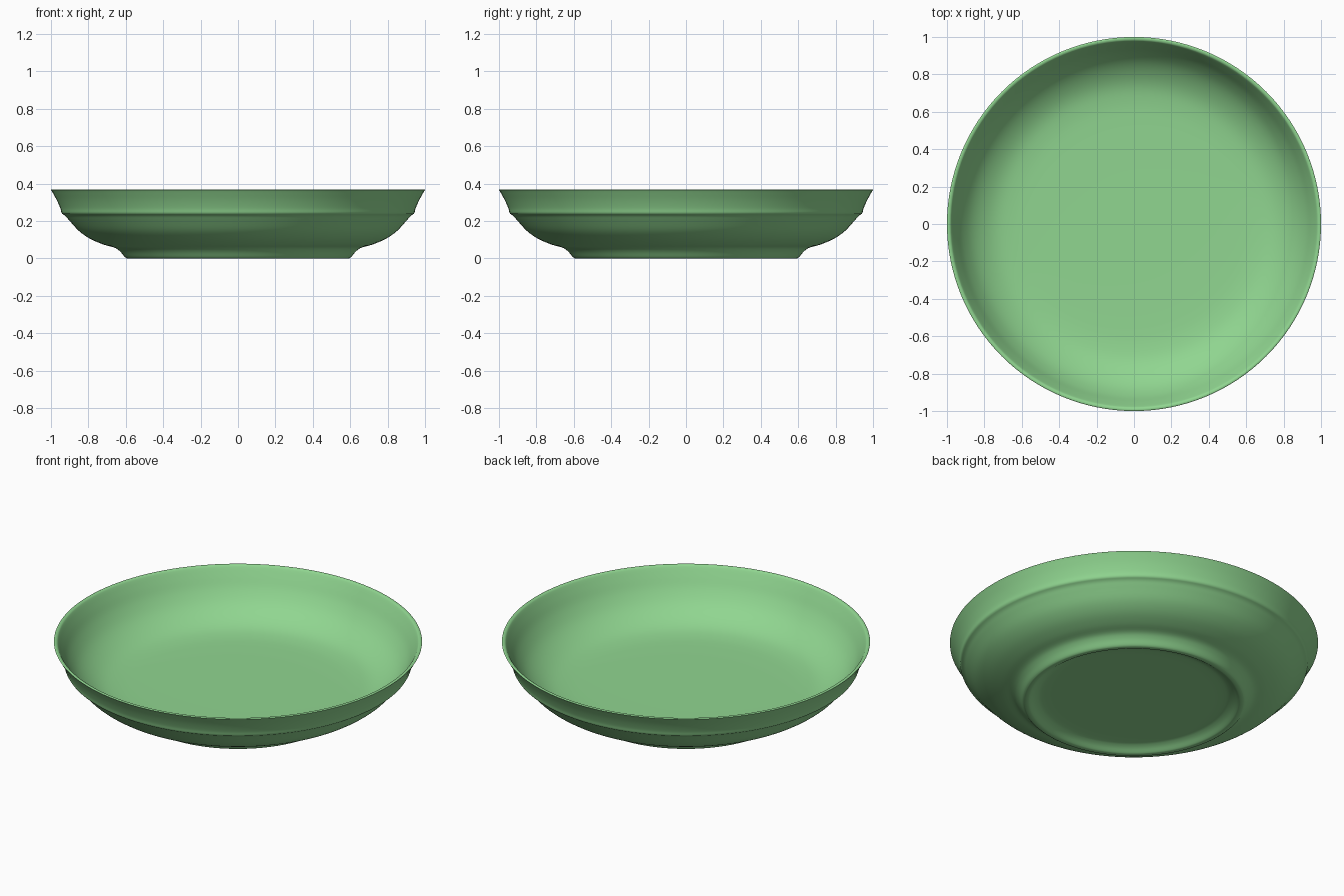
import bpy, bmesh, math
from mathutils import Vector

cube = bpy.data.objects.get("Cube")
if cube:
    bpy.data.objects.remove(cube, do_unlink=True)

SEGMENTS = 128

# Glaze colour
green = bpy.data.materials.new("soft_green")
colour = (0.28, 0.67, 0.28, 1.0)
green.diffuse_color = colour
green.use_nodes = True
bsdf = green.node_tree.nodes["Principled BSDF"]
bsdf.inputs["Base Color"].default_value = colour
bsdf.inputs["Roughness"].default_value = 0.6


def smooth_path(points, steps=4):
    """Catmull-Rom curve through (radius, height) points."""
    p = [Vector(q) for q in points]
    p = [2 * p[0] - p[1]] + p + [2 * p[-1] - p[-2]]
    out = []
    for a, b, c, d in zip(p, p[1:], p[2:], p[3:]):
        for i in range(steps):
            t = i / steps
            out.append(0.5 * (2 * b + (c - a) * t + (2 * a - 5 * b + 4 * c - d) * t * t
                              + (3 * b - a - 3 * c + d) * t ** 3))
    return out + [p[-2]]


# Profile sections, from the underside centre round the lip to the inside centre
recess = [(0, 0.035), (0.30, 0.035), (0.48, 0.034), (0.53, 0.025), (0.565, 0.004), (0.575, 0)]
foot = [(0.595, 0), (0.606, 0.008), (0.63, 0.036), (0.66, 0.057), (0.72, 0.074), (0.79, 0.104),
        (0.85, 0.146), (0.90, 0.20), (0.922, 0.225), (0.940, 0.238)]
collar = [(0.944, 0.245), (0.951, 0.27), (0.970, 0.313), (0.996, 0.360)]
lip = [(1.0, 0.366), (0.994, 0.369), (0.984, 0.367), (0.975, 0.357)]
inside = [(0.952, 0.315), (0.918, 0.252), (0.87, 0.190), (0.81, 0.142), (0.74, 0.108),
          (0.66, 0.092), (0.55, 0.086), (0.30, 0.084), (0, 0.084)]

profile = (smooth_path(recess) + smooth_path(foot) + smooth_path(collar)
           + smooth_path(lip + inside))

# Turn the profile round the vertical axis
bm = bmesh.new()
verts = [bm.verts.new((max(r, 0), 0, max(z, 0))) for r, z in profile]
edges = [bm.edges.new(pair) for pair in zip(verts, verts[1:])]
bmesh.ops.spin(bm, geom=verts + edges, cent=(0, 0, 0), axis=(0, 0, 1),
               angle=math.tau, steps=SEGMENTS, use_duplicate=False)
bmesh.ops.remove_doubles(bm, verts=bm.verts, dist=0.0004)
bmesh.ops.recalc_face_normals(bm, faces=bm.faces)

mesh = bpy.data.meshes.new("dish")
bm.to_mesh(mesh)
bm.free()
mesh.materials.append(green)
dish = bpy.data.objects.new("dish", mesh)
bpy.context.collection.objects.link(dish)

# Smooth shading
bpy.ops.object.select_all(action='DESELECT')
dish.select_set(True)
bpy.context.view_layer.objects.active = dish
bpy.ops.object.shade_smooth_by_angle(angle=math.radians(40))
